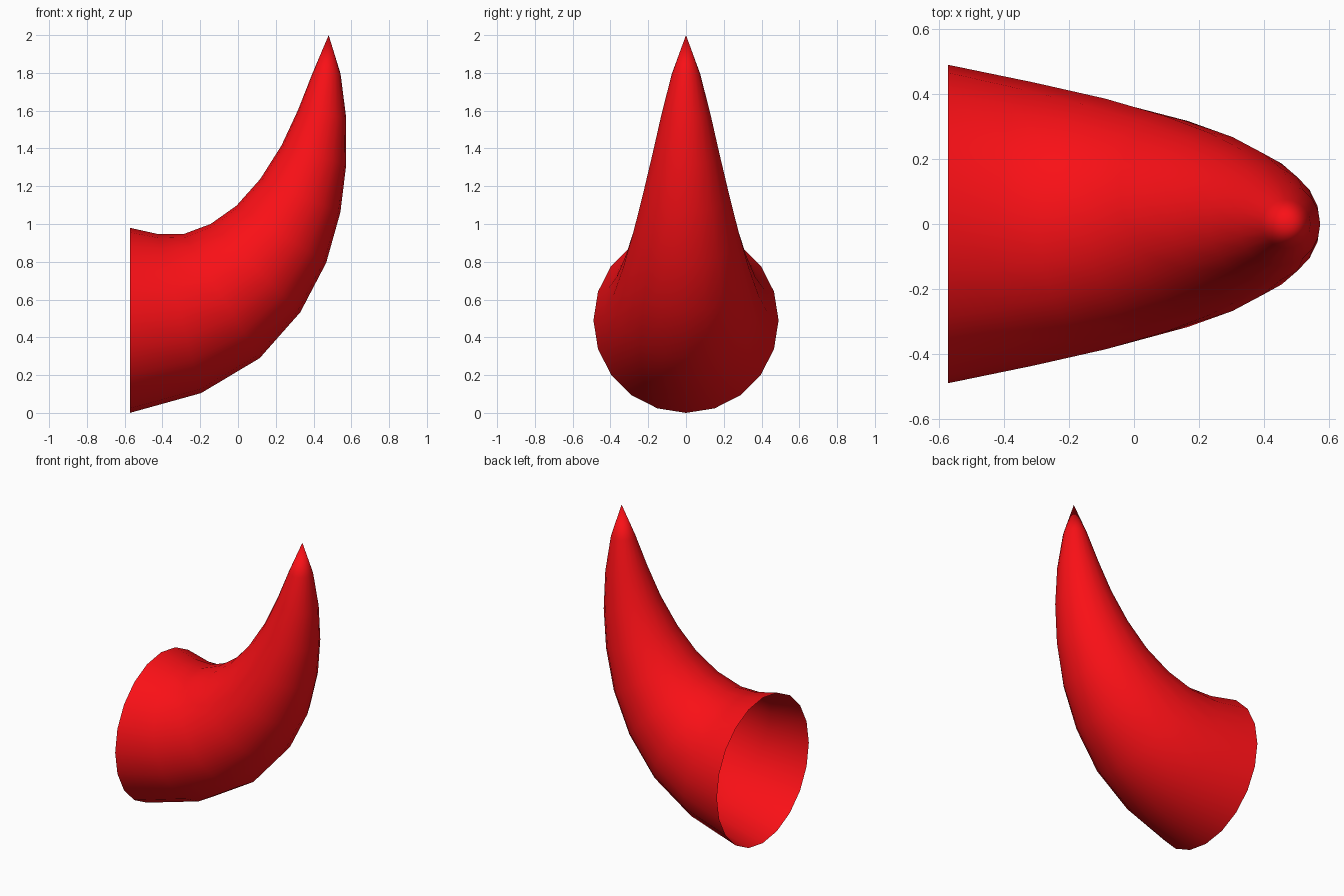
import bpy, bmesh
from math import cos, sin, tau
from mathutils import Vector

if "Cube" in bpy.data.objects:
    bpy.data.objects.remove(bpy.data.objects["Cube"])

SIDES = 20
# Each ring: outer (lower) edge x, z and inner (upper) edge x, z
RINGS = [
    (-0.573, 0.0, -0.573, 0.98),
    (-0.195, 0.105, -0.42, 0.946),
    (0.115, 0.29, -0.29, 0.946),
    (0.33, 0.533, -0.145, 1.0),
    (0.467, 0.795, -0.008, 1.097),
    (0.542, 1.062, 0.117, 1.237),
    (0.573, 1.315, 0.23, 1.415),
    (0.573, 1.56, 0.318, 1.604),
    (0.543, 1.795, 0.393, 1.795),
]
TIP = (0.48, 0, 2.0)

# Horn: circular rings lofted along a curve, open at the base, closed by a tip
bm = bmesh.new()
loops = []
for ox, oz, ix, iz in RINGS:
    outer, inner = Vector((ox, 0, oz)), Vector((ix, 0, iz))
    centre, arm = (outer + inner) / 2, (outer - inner) / 2
    side = Vector((0, arm.length, 0))
    loops.append([bm.verts.new(centre + arm * cos(tau * i / SIDES) + side * sin(tau * i / SIDES))
                  for i in range(SIDES)])
tip = bm.verts.new(TIP)
for i in range(SIDES):
    j = (i + 1) % SIDES
    for a, b in zip(loops, loops[1:]):
        bm.faces.new((a[i], a[j], b[j], b[i]))
    bm.faces.new((loops[-1][i], loops[-1][j], tip))

# Face the surface outwards and shade it smooth
bm.normal_update()
low = min(bm.faces, key=lambda f: f.calc_center_median().z)
if low.normal.z > 0:
    bmesh.ops.reverse_faces(bm, faces=bm.faces[:])
for f in bm.faces:
    f.smooth = True
mesh = bpy.data.meshes.new("horn")
bm.to_mesh(mesh)
bm.free()
horn = bpy.data.objects.new("horn", mesh)
bpy.context.collection.objects.link(horn)

# Red surface
red = bpy.data.materials.new("red")
red.diffuse_color = (0.95, 0.005, 0.008, 1)
red.use_nodes = True
red.node_tree.nodes["Principled BSDF"].inputs["Base Color"].default_value = red.diffuse_color
mesh.materials.append(red)
